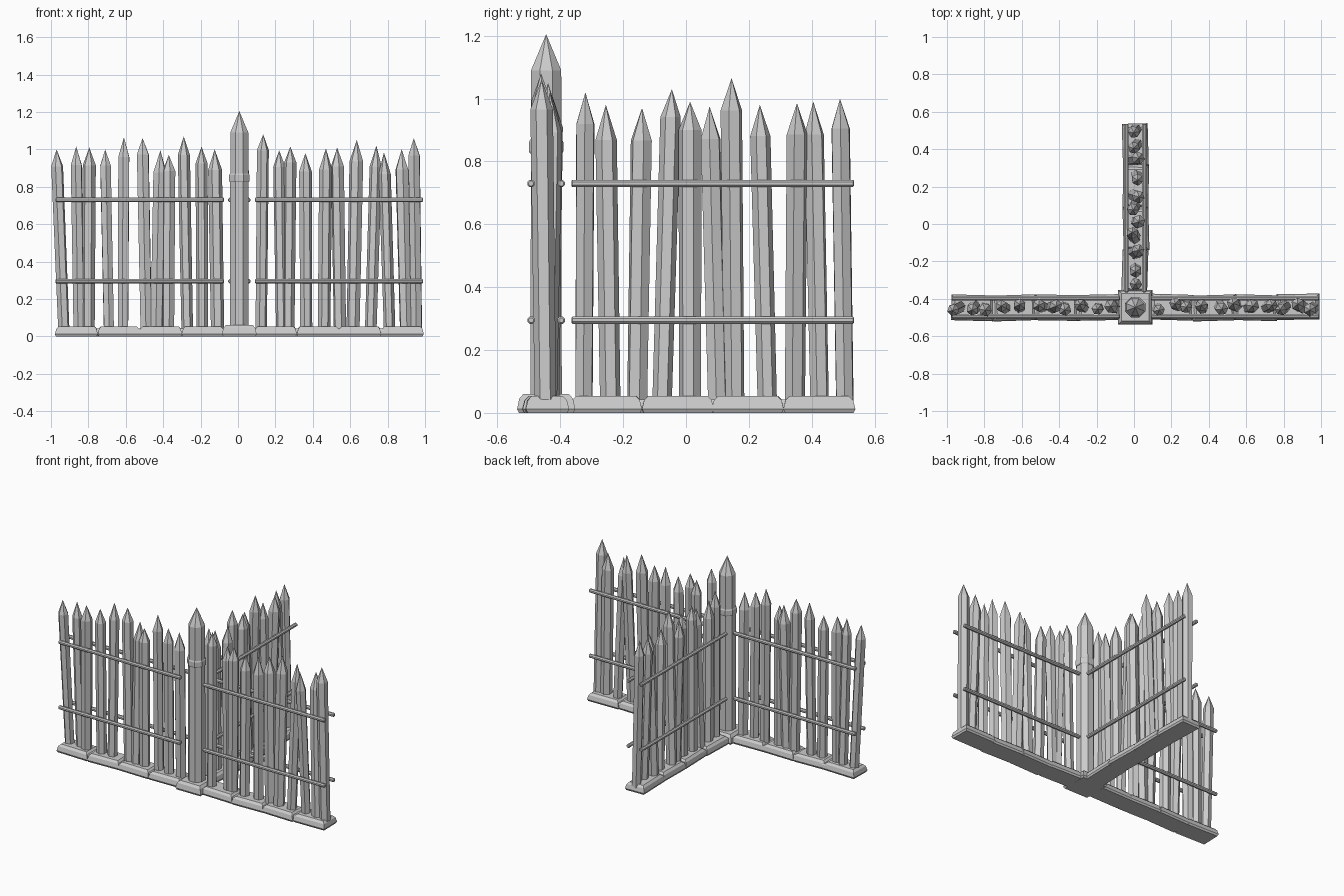
import bpy, bmesh, math, random
from mathutils import Vector, Matrix

if "Cube" in bpy.data.objects:
    bpy.data.objects.remove(bpy.data.objects["Cube"])

random.seed(7)
CX, CY = 0.007, -0.445      # centre post position


def finish(name, bm):
    bmesh.ops.recalc_face_normals(bm, faces=bm.faces)
    mesh = bpy.data.meshes.new(name)
    bm.to_mesh(mesh)
    bm.free()
    ob = bpy.data.objects.new(name, mesh)
    bpy.context.collection.objects.link(ob)
    return ob


def lathe(name, profile, sides, base, top, spin=0.0, wobble=0.0):
    """Faceted pole through (radius, height) rings; axis leans from base to top."""
    base, top = Vector(base), Vector(top)
    bm = bmesh.new()
    k = [1 + random.uniform(-wobble, wobble) for _ in range(sides)]
    rings = []
    for r, z in profile:
        c = base.lerp(top, (z - base.z) / (top.z - base.z))
        if r == 0:
            rings.append([bm.verts.new(c)])
            continue
        rings.append([bm.verts.new(c + Vector((
            r * k[i] * math.cos(spin + math.tau * i / sides),
            r * k[i] * math.sin(spin + math.tau * i / sides), 0))) for i in range(sides)])
    bm.faces.new(rings[0])
    for a, b in zip(rings, rings[1:]):
        for i in range(sides):
            j = (i + 1) % sides
            if len(b) == 1:
                bm.faces.new((a[i], a[j], b[0]))
            else:
                bm.faces.new((a[i], a[j], b[j], b[i]))
    return finish(name, bm)


def slab(name, centre, length, width, height, inset, yaw=0.0):
    """Block standing on the ground with a sloped shoulder and flat top."""
    bm = bmesh.new()
    rings = []
    for d, z in ((0.006, 0), (0, 0.012), (inset * 0.35, height * 0.75), (inset, height)):
        x, y = length / 2 - d, width / 2 - d
        rings.append([bm.verts.new((sx * x, sy * y, z))
                      for sx, sy in ((-1, -1), (1, -1), (1, 1), (-1, 1))])
    bm.faces.new(rings[0])
    bm.faces.new(rings[-1])
    for a, b in zip(rings, rings[1:]):
        for i in range(4):
            j = (i + 1) % 4
            bm.faces.new((a[i], a[j], b[j], b[i]))
    bm.transform(Matrix.Translation((*centre, 0)) @ Matrix.Rotation(yaw, 4, 'Z'))
    return finish(name, bm)


def rail(name, a, b, r=0.0125):
    """Octagonal rail with chamfered ends."""
    a, b = Vector(a), Vector(b)
    bm = bmesh.new()
    bmesh.ops.create_cone(bm, cap_ends=True, segments=8, radius1=r, radius2=r, depth=(b - a).length)
    caps = [e for f in bm.faces if len(f.verts) == 8 for e in f.edges]
    bmesh.ops.bevel(bm, geom=caps, offset=0.004, segments=1, affect='EDGES')
    q = Vector((0, 0, 1)).rotation_difference(b - a).to_matrix().to_4x4()
    bm.transform(Matrix.Translation((a + b) / 2) @ q @ Matrix.Rotation(math.pi / 8, 4, 'Z'))
    return finish(name, bm)


def wing(name, start, end, stakes, place):
    """One fence wing; place(u, v) maps along/across coordinates to x, y."""
    along_y = abs(place(1, 0)[1] - place(0, 0)[1]) > 0.5
    turn = math.pi / 2 if along_y else 0
    # stakes: tip position, tip height, foot position
    for i, (tip, h, foot) in enumerate(stakes):
        r = random.uniform(0.031, 0.036)
        cone = random.uniform(0.085, 0.12)
        v0, v1 = random.uniform(-0.01, 0.01), random.uniform(-0.02, 0.02)
        lathe(f"{name}_stake_{i}", [(r * 0.98, 0.02), (r * 1.03, h - cone), (0, h)], 6,
              (*place(foot, v0), 0.02), (*place(tip, v1), h),
              random.uniform(0, math.tau), 0.06)
    # rails on both faces
    for z in (0.295, 0.73):
        for v in (-0.048, 0.048):
            rail(f"{name}_rail", (*place(start, v), z), (*place(end, v), z))
    # foundation: core strip and four slightly turned blocks
    n, step = 4, (end - start) / 4
    slab(f"{name}_base_core", place((start + end) / 2, 0), end - start - 0.01, 0.125, 0.042, 0.01, turn)
    for i in range(n):
        yaw = (1 if i % 2 else -1) * random.uniform(0.015, 0.045)
        slab(f"{name}_base_block_{i}", place(start + step * (i + 0.5), random.uniform(-0.004, 0.004)),
             step + 0.004, 0.138, 0.054, 0.02, turn + yaw)


left = [(-.97, 1.0, -.93), (-.865, 1.015, -.85), (-.795, 1.01, -.80), (-.71, 1.0, -.69),
        (-.61, 1.065, -.615), (-.51, 1.06, -.49), (-.415, .995, -.435), (-.37, .97, -.375),
        (-.29, 1.07, -.27), (-.195, 1.015, -.19), (-.125, 1.0, -.11)]
right = [(.135, 1.08, .125), (.22, .995, .235), (.28, 1.015, .27), (.36, .98, .365),
         (.47, 1.005, .46), (.53, 1.01, .545), (.635, 1.05, .615), (.74, 1.02, .71),
         (.78, .985, .81), (.875, 1.0, .90), (.94, 1.06, .955)]
back = [(-.32, 1.02, -.325), (-.255, .98, -.24), (-.14, .97, -.155), (-.045, 1.03, -.075),
        (.013, .99, .013), (.075, .975, .10), (.145, 1.065, .155), (.235, .98, .26),
        (.353, .985, .345), (.405, .99, .425), (.49, 1.0, .505)]

wing("left", -0.975, -0.075, left, lambda u, v: (u, CY + v))
wing("right", 0.09, 0.99, right, lambda u, v: (u, CY + v))
wing("back", -0.365, 0.535, back, lambda u, v: (CX + v, u))

# centre post with collar, on a square footing
lathe("centre_post", [(0.054, 0.02), (0.052, 1.09), (0, 1.205)], 8,
      (CX, CY, 0.02), (CX, CY, 1.205), math.pi / 8)
lathe("post_collar", [(0.055, 0.825), (0.059, 0.832), (0.059, 0.862), (0.055, 0.87)], 8,
      (CX, CY, 0.825), (CX, CY, 0.87), math.pi / 8)
slab("post_footing", (CX, CY), 0.185, 0.185, 0.06, 0.02)
